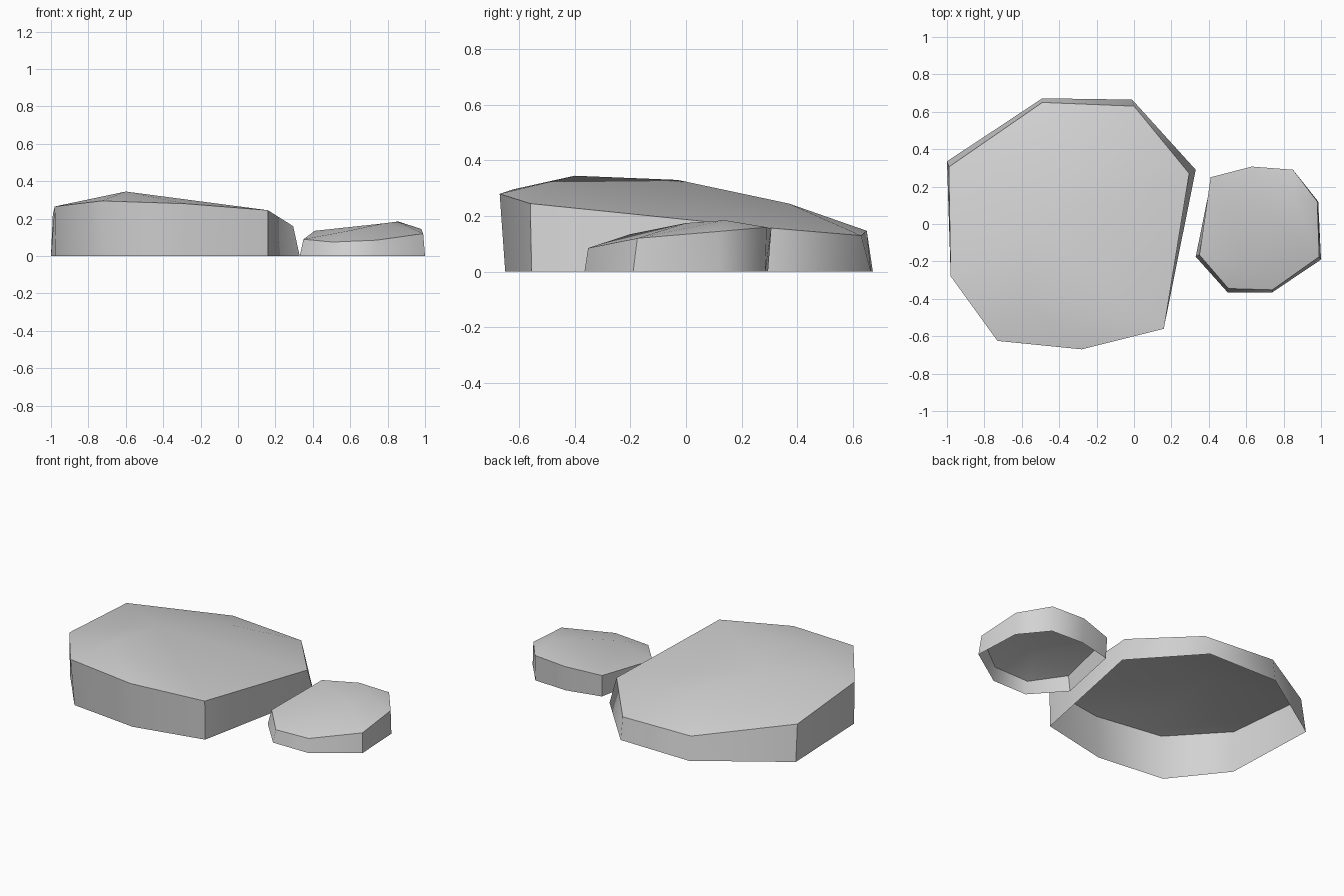
import bpy, bmesh

if "Cube" in bpy.data.objects:
    bpy.data.objects.remove(bpy.data.objects["Cube"])

stone = bpy.data.materials.new("stone grey")
stone.diffuse_color = (0.65, 0.65, 0.65, 1)
stone.use_nodes = True
stone.node_tree.nodes["Principled BSDF"].inputs["Base Color"].default_value = stone.diffuse_color


def make_rock(name, base, rim, ridge, anchors):
    """Open-bottomed rock: wall from base to rim, cap stitched to a ridge line."""
    bm = bmesh.new()
    lower = [bm.verts.new((x, y, 0)) for x, y in base]
    upper = [bm.verts.new(p) for p in rim]
    crest = [bm.verts.new(p) for p in ridge]
    n = len(rim)
    for i in range(n):
        j = (i + 1) % n
        a, b = crest[anchors[i]], crest[anchors[j]]
        # wall panel
        bm.faces.new((lower[i], lower[j], upper[j], upper[i]))
        # cap panel up to the ridge
        bm.faces.new((upper[i], upper[j], b))
        if a is not b:
            bm.faces.new((upper[i], b, a))
    mesh = bpy.data.meshes.new(name)
    bm.to_mesh(mesh)
    bm.free()
    mesh.materials.append(stone)
    obj = bpy.data.objects.new(name, mesh)
    bpy.context.collection.objects.link(obj)
    bpy.ops.object.select_all(action='DESELECT')
    obj.select_set(True)
    bpy.context.view_layer.objects.active = obj
    bpy.ops.object.shade_smooth_by_angle(angle=0.9)
    return obj


# Large flat rock
make_rock(
    "large_rock",
    base=[(-.72, -.60), (-.28, -.65), (.16, -.555), (.33, .29),
          (-.01, .665), (-.49, .672), (-1, .335), (-.975, -.28)],
    rim=[(-.73, -.625, .295), (-.28, -.67, .28), (.16, -.56, .245), (.295, .27, .16),
         (0, .63, .13), (-.49, .65, .147), (-.99, .305, .225), (-.98, -.28, .265)],
    ridge=[(-.60, -.40, .345), (-.55, -.03, .33), (-.29, .37, .245)],
    anchors=[0, 0, 0, 1, 2, 2, 2, 1])

# Small rock beside it
make_rock(
    "small_rock",
    base=[(.33, -.175), (.50, -.365), (.74, -.365), (1, -.19),
          (.985, .12), (.85, .285), (.63, .295), (.415, .245)],
    rim=[(.35, -.165, .09), (.505, -.345, .075), (.74, -.352, .085), (.99, -.175, .12),
         (.98, .12, .145), (.85, .29, .16), (.63, .307, .155), (.41, .25, .135)],
    ridge=[(.59, -.20, .135), (.78, 0, .175), (.855, .14, .185)],
    anchors=[0, 0, 0, 1, 2, 2, 2, 1])
